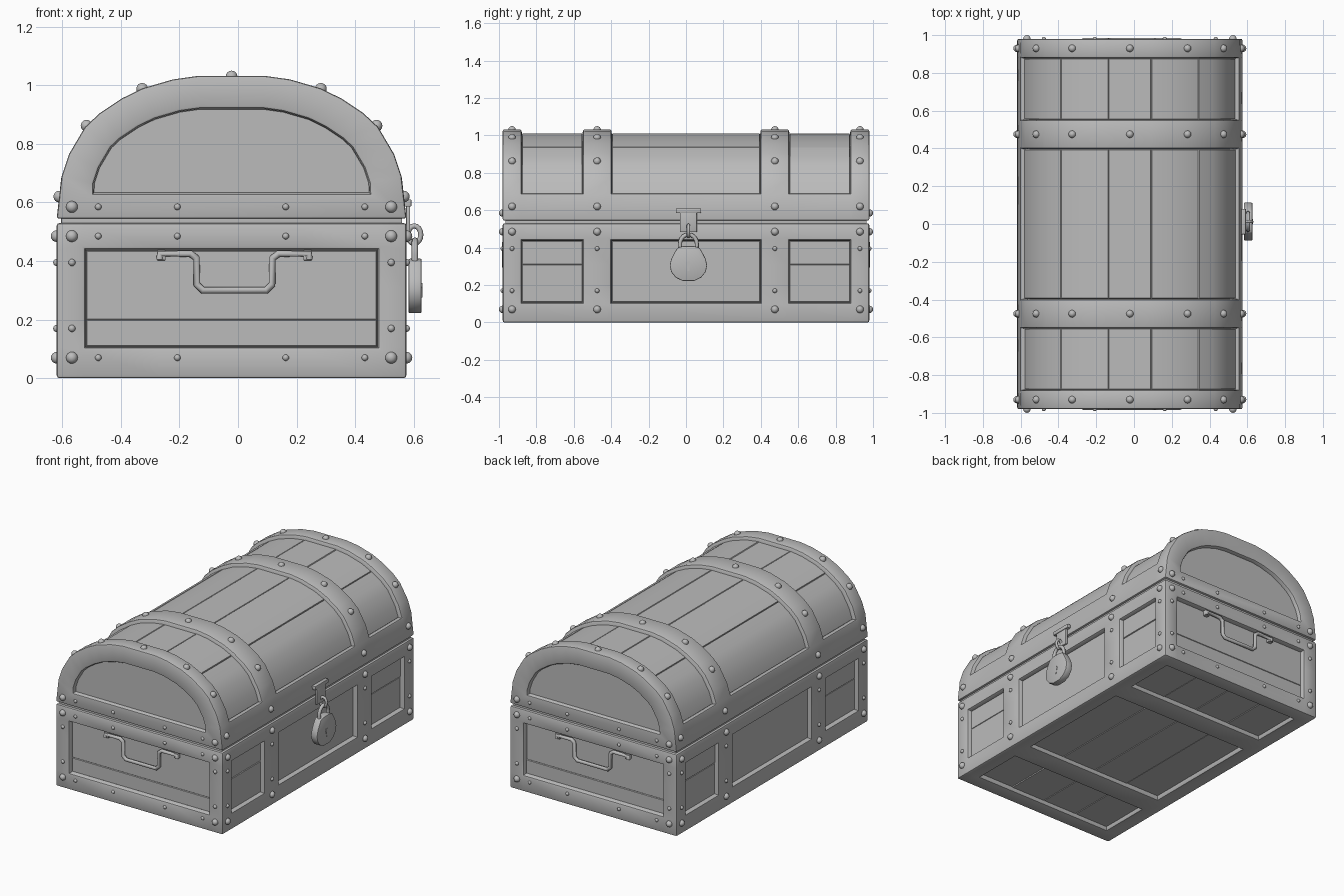
import bpy, bmesh, math, random
from mathutils import Matrix, Vector

random.seed(4)
if "Cube" in bpy.data.objects:
    bpy.data.objects.remove(bpy.data.objects["Cube"])

CX, HW, HL = -0.022, 0.597, 0.98      # chest centre, half width, half length
POST, BAND_OUT, BAND_IN = 0.88, 0.55, 0.40

grey = bpy.data.materials.new("plain grey")
grey.use_nodes = True
grey.diffuse_color = (0.5, 0.5, 0.5, 1)
grey.node_tree.nodes["Principled BSDF"].inputs["Base Color"].default_value = (0.5, 0.5, 0.5, 1)


def finish(bm, name, angle=35):
    me = bpy.data.meshes.new(name)
    bm.normal_update()
    bm.to_mesh(me)
    bm.free()
    me.materials.append(grey)
    ob = bpy.data.objects.new(name, me)
    bpy.context.collection.objects.link(ob)
    me.shade_smooth()
    me.set_sharp_from_angle(angle=math.radians(angle))
    return ob


def cut(bm, axis, values):
    for v in values:
        no = Vector((0, 0, 0))
        no[axis] = 1
        bmesh.ops.bisect_plane(bm, geom=bm.verts[:] + bm.edges[:] + bm.faces[:],
                               plane_co=no * v, plane_no=no)


def sink(bm, faces, thick, depth):
    """Inset a patch of faces and move it along its own normals."""
    if not faces:
        return
    bm.normal_update()
    bmesh.ops.inset_region(bm, faces=faces, use_boundary=True, use_even_offset=True,
                           thickness=thick, depth=0)
    bm.normal_update()
    patch = set(faces)
    moves = {}
    for v in {v for f in faces for v in f.verts}:
        n = sum((f.normal for f in v.link_faces if f in patch), Vector())
        moves[v] = n.normalized() * depth
    for v, m in moves.items():
        v.co += m


def planks(bm, faces, key):
    """Raise each plank a little so that seams stay between them."""
    groups = {}
    for f in faces:
        groups.setdefault(key(f.calc_center_median()), []).append(f)
    for group in groups.values():
        sink(bm, group, 0.003, random.uniform(0.004, 0.008))


def sharp_convex(bm):
    bm.normal_update()
    return [e for e in bm.edges if e.is_manifold and e.calc_face_angle_signed() > 0.6]


def soften(bm, edges, width):
    bmesh.ops.bevel(bm, geom=[e for e in edges if e.is_valid], offset=width, segments=2,
                    profile=0.5, affect='EDGES', clamp_overlap=True)


def prism(bm, points, axis, lo, hi):
    """Extrude a closed outline along x or y."""
    def place(p, t):
        return (t, p[0], p[1]) if axis == 0 else (p[0], t, p[1])
    face = bm.faces.new([bm.verts.new(place(p, lo)) for p in points])
    ext = bmesh.ops.extrude_face_region(bm, geom=[face])["geom"]
    step = Vector((0, 0, 0))
    step[axis] = hi - lo
    bmesh.ops.translate(bm, verts=[g for g in ext if isinstance(g, bmesh.types.BMVert)], vec=step)
    bmesh.ops.recalc_face_normals(bm, faces=bm.faces[:])


def bay(y):
    """Number of the panel bay along the chest, or None on a band."""
    if abs(y) < BAND_IN:
        return 0
    return math.copysign(1, y) if BAND_OUT < abs(y) < POST else None


def box(name, centre, size, bevel=0.003):
    bm = bmesh.new()
    bmesh.ops.create_cube(bm, size=1, matrix=Matrix.Translation(centre) @ Matrix.Diagonal((*size, 1)))
    soften(bm, bm.edges[:], bevel)
    return finish(bm, name)


def tube(name, points, radius, cyclic=False):
    cu = bpy.data.curves.new(name, 'CURVE')
    cu.dimensions = '3D'
    cu.bevel_depth, cu.bevel_resolution, cu.use_fill_caps = radius, 2, True
    sp = cu.splines.new('POLY')
    sp.points.add(len(points) - 1)
    for p, co in zip(sp.points, points):
        p.co = (*co, 1)
    sp.use_cyclic_u = cyclic
    cu.materials.append(grey)
    ob = bpy.data.objects.new(name, cu)
    bpy.context.collection.objects.link(ob)
    return ob


Y_CUTS = [s * y for y in (POST, BAND_OUT, BAND_IN) for s in (-1, 1)]

# Chest body: frame with sunken plank panels on the sides, ends and floor
bm = bmesh.new()
bmesh.ops.create_cube(bm, size=1, matrix=Matrix.Translation((0, 0, 0.265))
                      @ Matrix.Diagonal((2 * HW, 2 * HL, 0.53, 1)))
cut(bm, 0, (-0.5, -0.25, 0, 0.25, 0.5))
cut(bm, 1, Y_CUTS)
cut(bm, 2, (0.105, 0.2, 0.31, 0.44))
bm.normal_update()
sides, ends, floor = [], [], []
for f in bm.faces:
    c, n = f.calc_center_median(), f.normal
    if abs(n.x) > 0.9 and bay(c.y) is not None and 0.105 < c.z < 0.44:
        sides.append(f)
    elif abs(n.y) > 0.9 and abs(c.x) < 0.5 and 0.105 < c.z < 0.44:
        ends.append(f)
    elif n.z < -0.9 and bay(c.y) is not None and abs(c.x) < 0.5:
        floor.append(f)
for patch in (sides, ends, floor):
    sink(bm, patch, 0.004, -0.03)
rims = sharp_convex(bm)
planks(bm, sides, lambda c: (c.x > 0, bay(c.y), bay(c.y) != 0 and c.z > 0.31))
planks(bm, ends, lambda c: (c.y > 0, c.z > 0.2))
planks(bm, floor, lambda c: (bay(c.y), math.floor(c.x / 0.25)))
soften(bm, rims, 0.01)
finish(bm, "chest_body").location.x = CX

# Arched lid with raised bands and sunken slats
half = [(HW, 0.545), (0.58, 0.69), (0.555, 0.765), (0.5, 0.858), (0.45, 0.905),
        (0.375, 0.955), (0.303, 0.99), (0.2, 1.02), (0.115, 1.032)]
bm = bmesh.new()
prism(bm, half + [(-x, z) for x, z in reversed(half)], 1, -HL, HL)
cut(bm, 1, Y_CUTS)
bm.normal_update()
caps = [f for f in bm.faces if abs(f.normal.y) > 0.9]
slats = [f for f in bm.faces if abs(f.normal.y) < 0.1 and f.calc_center_median().z > 0.69
         and bay(f.calc_center_median().y) is not None]
sink(bm, slats, 0.004, -0.028)
sink(bm, caps, 0.11, 0)
for f in caps:
    for v in sorted(f.verts, key=lambda v: v.co.z)[:2]:
        v.co.z = 0.63
sink(bm, caps, 0.004, -0.025)
rims = sharp_convex(bm)
SEAMS = (-0.555, -0.375, -0.115, 0.115, 0.375, 0.555)
planks(bm, slats, lambda c: (bay(c.y), sum(c.x > s for s in SEAMS)))
soften(bm, rims, 0.008)
finish(bm, "arched_lid").location.x = CX

# Recessed joint between body and lid
box("lid_joint", (CX, 0, 0.537), (2 * HW - 0.03, 2 * HL - 0.03, 0.06))

# Rivets
rivets = bmesh.new()


def rivet(x, y, z, r):
    bmesh.ops.create_uvsphere(rivets, u_segments=12, v_segments=8, radius=r,
                              matrix=Matrix.Translation((CX + x, y, z)))


for s in (-1, 1):
    for m in (-1, 1):
        for z in (0.07, 0.485, 0.585):
            rivet(m * 0.545, s * HL, z, 0.02)
            for x in (0.455, 0.185):
                rivet(m * x, s * HL, z, 0.011)
        for z in (0.17, 0.395):
            rivet(m * 0.545, s * HL, z, 0.012)
        for y in (0.93, 0.475):
            for z in (0.07, 0.485):
                rivet(m * HW, s * y, z, 0.02)
            for z in (0.17, 0.395):
                rivet(m * HW, s * y, z, 0.012)
            for x, z in ((0.588, 0.62), (0.495, 0.862), (0.305, 0.988)):
                rivet(m * x, s * y, z, 0.02)
    for y in (0.93, 0.475):
        rivet(0, s * y, 1.03, 0.02)
finish(rivets, "rivets", 60)

# Drop handles on both ends
grip = [(0.255, 0.405), (0.255, 0.425), (0.15, 0.425), (0.13, 0.41), (0.128, 0.32), (0.108, 0.3)]
for s, side in ((-1, "front"), (1, "back")):
    right = [(CX + 0.01 + x, s * 0.973, z) for x, z in grip]
    left = [(CX + 0.01 - x, s * 0.973, z) for x, z in reversed(grip)]
    tube(side + "_handle", right + left, 0.012)
    for m in (-1, 1):
        box(side + "_handle_mount", (CX + 0.01 + m * 0.25, s * 0.962, 0.42), (0.03, 0.03, 0.035))

# Hasp, staple and padlock
LY = 0.013
box("hasp_plate", (0.58, LY, 0.598), (0.024, 0.135, 0.025))
box("hasp_strap", (0.581, LY, 0.54), (0.014, 0.09, 0.115))
ring = [math.tau * i / 16 for i in range(16)]
tube("hasp_staple", [(0.602 + 0.022 * math.cos(a), LY, 0.49 + 0.03 * math.sin(a)) for a in ring],
     0.009, True)
arch = [math.pi * i / 10 for i in range(11)]
tube("padlock_shackle", [(0.604, LY + 0.045, 0.38)]
     + [(0.604, LY + 0.045 * math.cos(a), 0.42 + 0.05 * math.sin(a)) for a in arch]
     + [(0.604, LY - 0.045, 0.38)], 0.011)

drop = [(0.03, 0.222), (0.068, 0.24), (0.092, 0.27), (0.1, 0.305), (0.092, 0.34), (0.074, 0.375),
        (0.058, 0.4), (0.03, 0.408)]
bm = bmesh.new()
prism(bm, [(LY + y, z) for y, z in drop] + [(LY - y, z) for y, z in reversed(drop)], 0, 0.582, 0.627)
soften(bm, sharp_convex(bm), 0.005)
finish(bm, "padlock_body")

key = [(0.005, 0.275), (0.007, 0.3), (0.013, 0.312), (0.008, 0.325)]
bm = bmesh.new()
prism(bm, [(LY + y, z) for y, z in key] + [(LY - y, z) for y, z in reversed(key)], 0, 0.625, 0.63)
finish(bm, "keyhole")
